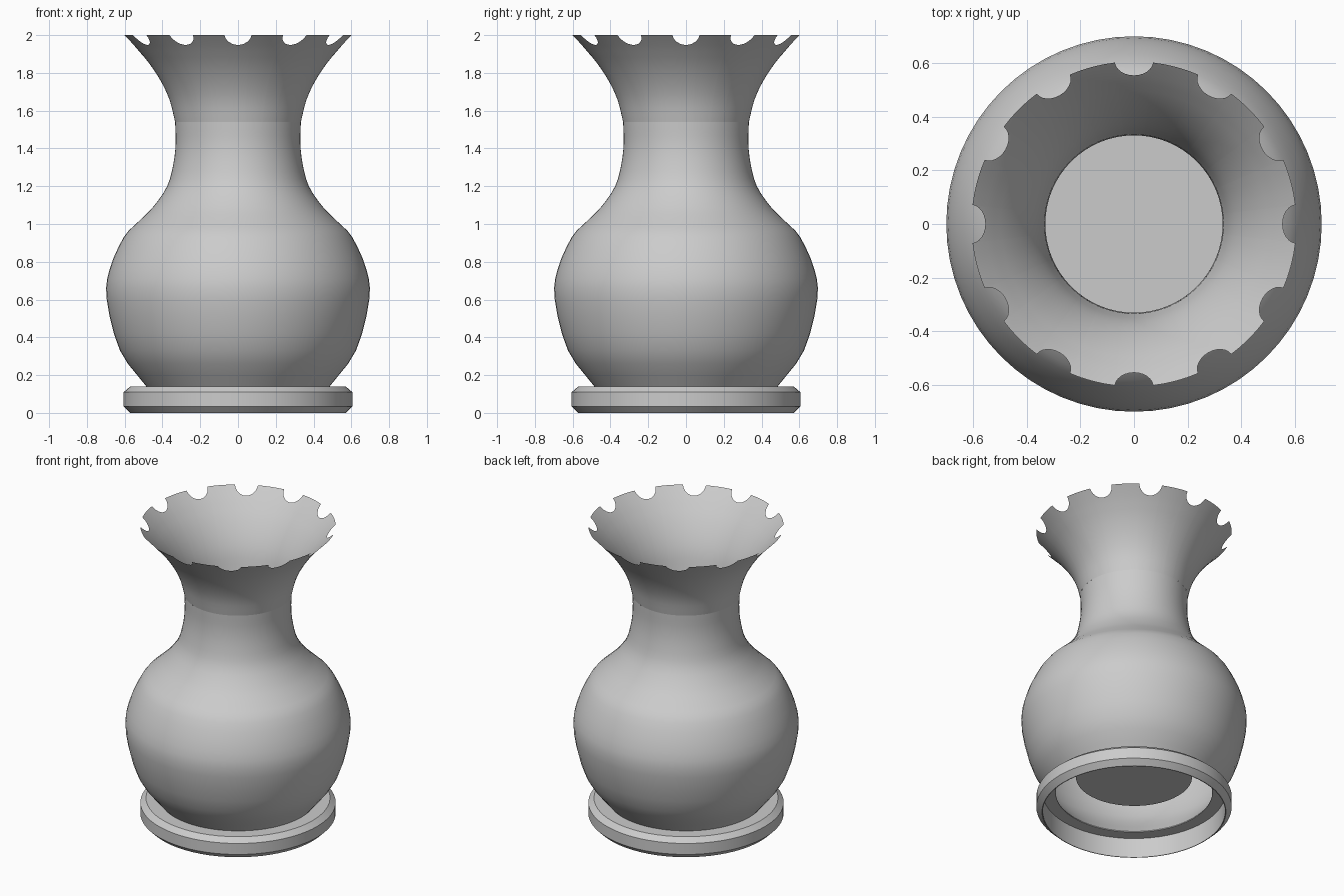
import bpy
import bmesh
import math
from mathutils import Vector

cube = bpy.data.objects.get("Cube")
if cube:
    bpy.data.objects.remove(cube, do_unlink=True)

grey = bpy.data.materials.new("plain_grey")
grey.use_nodes = True
colour = (0.6, 0.6, 0.6, 1)
grey.diffuse_color = colour
grey.node_tree.nodes["Principled BSDF"].inputs["Base Color"].default_value = colour


def smooth_profile(points, steps=3):
    """Pass a Catmull-Rom curve through (radius, height) points."""
    p = [Vector(q) for q in points]
    p = [2 * p[0] - p[1]] + p + [2 * p[-1] - p[-2]]
    out = []
    for a, b, c, d in zip(p, p[1:], p[2:], p[3:]):
        for i in range(steps):
            t = i / steps
            out.append(0.5 * (2 * b + (c - a) * t + (2 * a - 5 * b + 4 * c - d) * t * t
                              + (3 * b - a - 3 * c + d) * t ** 3))
    return out + [p[-2]]


def even_angles(count):
    return [math.tau * i / count for i in range(count)]


def lathe(name, profile_at, angles, closed=False, angle=30):
    """Revolve a profile, which may change with the angle."""
    bm = bmesh.new()
    rings = []
    for a in angles:
        rings.append([bm.verts.new((r * math.cos(a), r * math.sin(a), z))
                      for r, z in profile_at(a)])
    for left, right in zip(rings, rings[1:] + rings[:1]):
        n = len(left)
        for j in range(n if closed else n - 1):
            k = (j + 1) % n
            bm.faces.new((left[j], right[j], right[k], left[k]))
    return finish(name, bm, angle)


def finish(name, bm, angle):
    mesh = bpy.data.meshes.new(name)
    bm.to_mesh(mesh)
    bm.free()
    mesh.materials.append(grey)
    obj = bpy.data.objects.new(name, mesh)
    bpy.context.collection.objects.link(obj)
    bpy.ops.object.select_all(action="DESELECT")
    obj.select_set(True)
    bpy.context.view_layer.objects.active = obj
    bpy.ops.object.shade_smooth_by_angle(angle=math.radians(angle))
    return obj


# Base ring: bevelled outside, straight inside, with a thin lip under the bowl
ring = [(0.57, 0), (0.605, 0.035), (0.605, 0.11), (0.57, 0.14),
        (0.485, 0.14), (0.485, 0.135), (0.565, 0.135), (0.565, 0)]
lathe("base_ring", lambda a: ring, even_angles(64), closed=True)

# Round bowl and narrow neck, a thin open shell
bowl = smooth_profile([(0.485, 0.14), (0.625, 0.33), (0.695, 0.6), (0.68, 0.76),
                       (0.605, 0.93), (0.53, 1.01), (0.45, 1.09), (0.375, 1.2),
                       (0.342, 1.32), (0.33, 1.43), (0.333, 1.54)])
lathe("bowl_and_neck", lambda a: bowl, even_angles(64), angle=60)

# Flared collar with twelve round notches in the rim
SECTOR = math.tau / 12
HALF_NOTCH = 0.118
DEPTH = 0.052
flare = smooth_profile([(0.333, 1.54), (0.36, 1.65), (0.405, 1.75),
                        (0.47, 1.85), (0.55, 1.945)])
rim = Vector((0.605, 2))
slope = (rim - flare[-1]).normalized()


def notched_profile(a):
    offset = (a + SECTOR / 2) % SECTOR - SECTOR / 2
    inside = max(0, 1 - (offset / HALF_NOTCH) ** 2)
    drop = DEPTH * math.sqrt(inside)
    return flare + [rim - slope * (drop / slope.y)]


angles = []
for s in range(12):
    angles += [s * SECTOR - HALF_NOTCH * math.cos(math.pi * i / 12) for i in range(13)]
    angles += [s * SECTOR + HALF_NOTCH + (SECTOR - 2 * HALF_NOTCH) * i / 4 for i in (1, 2, 3)]
lathe("notched_collar", notched_profile, angles, angle=60)

# Flat disc held inside the bowl
bm = bmesh.new()
bmesh.ops.create_circle(bm, cap_ends=True, segments=48, radius=0.36)
bmesh.ops.translate(bm, verts=bm.verts, vec=(0, 0, 0.25))
finish("inner_disc", bm, 30)
